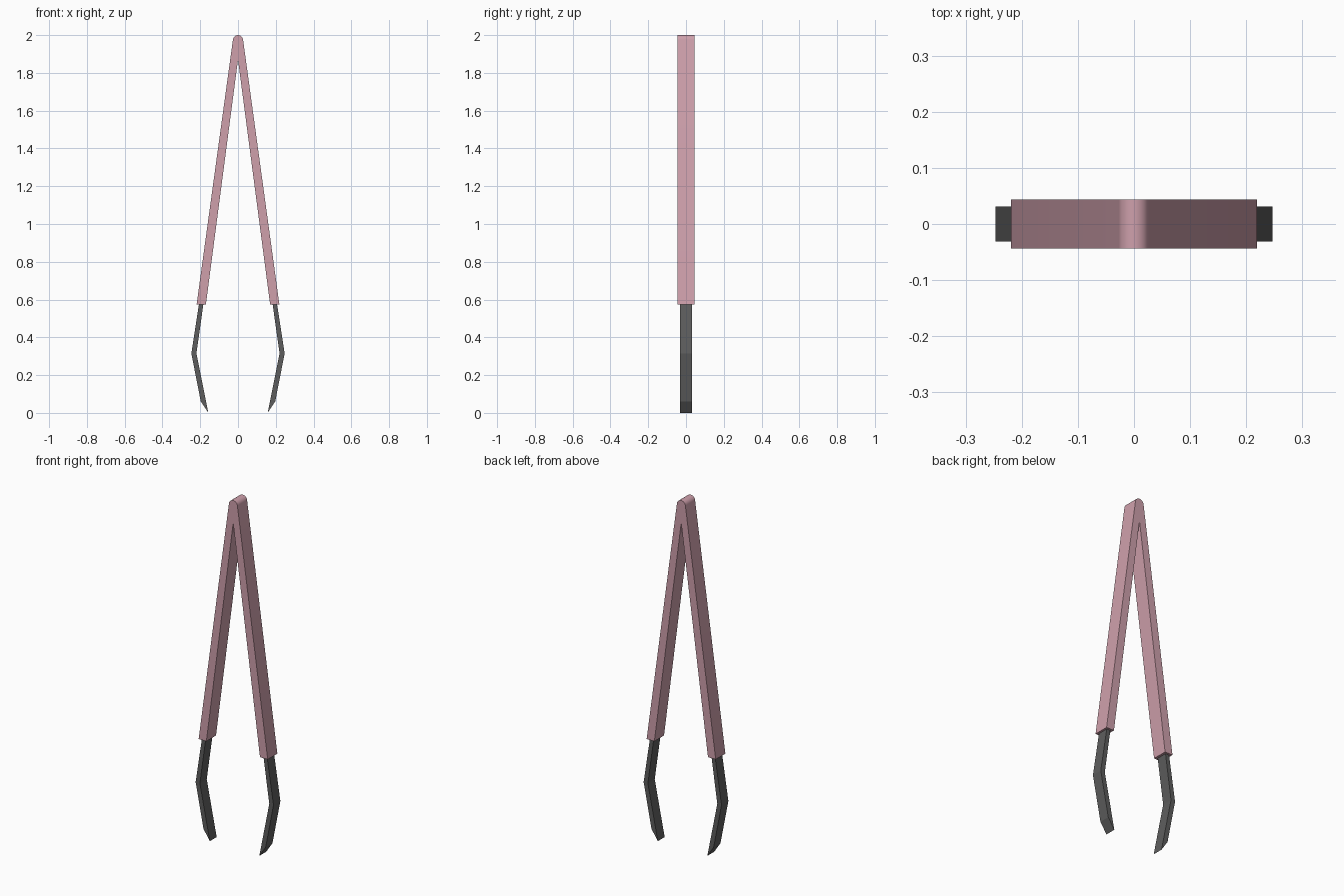
import bpy, bmesh, math

if "Cube" in bpy.data.objects:
    bpy.data.objects.remove(bpy.data.objects["Cube"])


def material(name, rgb):
    m = bpy.data.materials.new(name)
    m.diffuse_color = (*rgb, 1)
    m.use_nodes = True
    m.node_tree.nodes["Principled BSDF"].inputs["Base Color"].default_value = m.diffuse_color
    return m


def prism(name, outline, half_depth, mat):
    """Extrude an x-z outline symmetrically along y."""
    bm = bmesh.new()
    face = bm.faces.new([bm.verts.new((x, -half_depth, z)) for x, z in outline])
    out = bmesh.ops.extrude_face_region(bm, geom=[face])
    verts = [v for v in out["geom"] if isinstance(v, bmesh.types.BMVert)]
    bmesh.ops.translate(bm, verts=verts, vec=(0, 2 * half_depth, 0))
    bmesh.ops.recalc_face_normals(bm, faces=bm.faces)
    mesh = bpy.data.meshes.new(name)
    bm.to_mesh(mesh)
    bm.free()
    mesh.materials.append(mat)
    obj = bpy.data.objects.new(name, mesh)
    bpy.context.collection.objects.link(obj)
    return obj


pink = material("pink", (0.62, 0.35, 0.41))
dark = material("dark_grey", (0.11, 0.11, 0.11))

# Folded handle: two arms joined by a rounded top
r, tilt, n = 0.027, math.atan(0.137), 12
outline = [(0.17, 0.574), (0.219, 0.574)]
for i in range(n + 1):
    a = tilt + (math.pi - 2 * tilt) * i / n
    outline.append((r * math.cos(a), 2 - r + r * math.sin(a)))
outline += [(-0.219, 0.574), (-0.17, 0.574), (0, 1.87)]
handle = prism("handle", outline, 0.0437, pink)
bpy.context.view_layer.objects.active = handle
handle.select_set(True)
bpy.ops.object.shade_smooth_by_angle(angle=math.radians(30))

# Bent claws, tucked slightly into the arm ends
claw = [(0.177, 0.62), (0.2, 0.62), (0.247, 0.315), (0.197, 0.06),
        (0.157, 0.0), (0.22, 0.315)]
for side, s in (("left", -1), ("right", 1)):
    prism(side + "_claw", [(s * x, z) for x, z in claw], 0.031, dark)
